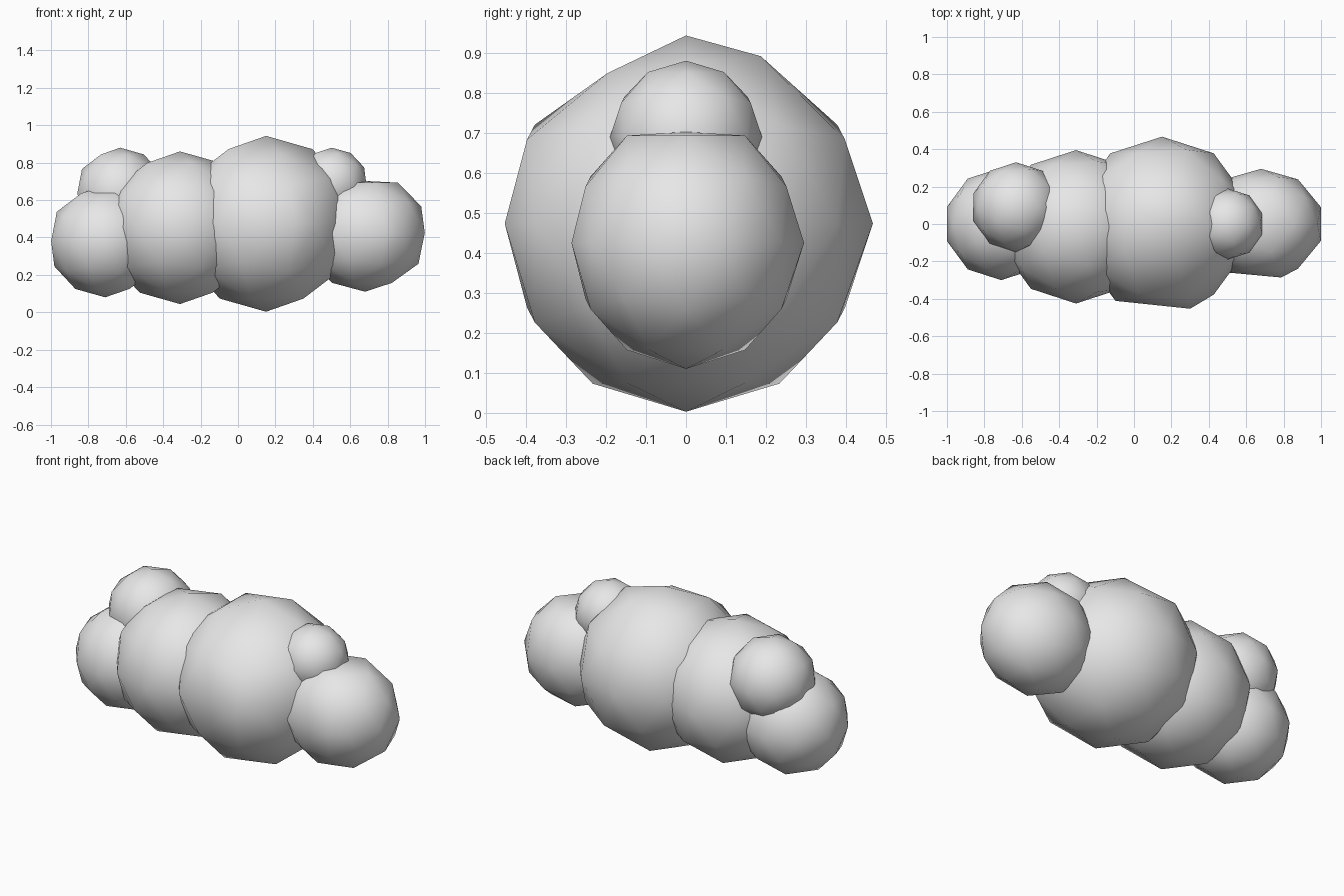
import bpy
from mathutils import Vector

cube = bpy.data.objects.get("Cube")
if cube:
    bpy.data.objects.remove(cube, do_unlink=True)

# Soft grey shared by every puff
grey = bpy.data.materials.new("cloud_grey")
grey.use_nodes = True
colour = (0.8, 0.8, 0.8, 1)
grey.diffuse_color = colour
grey.node_tree.nodes["Principled BSDF"].inputs["Base Color"].default_value = colour

# Uneven corners, in unit-sphere space: (old place, new place)
FLAT_FRONT = [((0, -1, 0), (0.32, -0.97, 0)),
              ((-0.59, -0.81, 0), (-0.53, -0.88, 0))]
UNEVEN_CROWN = [((0.16, 0.5, 0.85), (0.16, 0.4, 0.89)),
                ((0.16, -0.5, 0.85), (0.16, -0.42, 0.8))]
FLAT_TOP = [((0, 0, 1), (0, 0, 0.88))]


def puff(name, centre, scale, nudges=()):
    """Low-poly ball with smooth shading and a few shifted corners."""
    bpy.ops.mesh.primitive_ico_sphere_add(subdivisions=2, radius=1, location=centre)
    ball = bpy.context.object
    ball.name = name
    for old, new in nudges:
        corner = min(ball.data.vertices, key=lambda v: (v.co - Vector(old)).length)
        corner.co = new
    ball.scale = scale
    bpy.ops.object.transform_apply(location=False, rotation=False, scale=True)
    bpy.ops.object.shade_smooth()
    ball.data.materials.append(grey)


# Large middle puffs
puff("main_puff", (0.15, 0, 0.473), (0.47, 0.467, 0.47), FLAT_FRONT + UNEVEN_CROWN)
puff("right_middle_puff", (-0.31, -0.015, 0.452), (0.41, 0.41, 0.408))

# End puffs
puff("left_end_puff", (0.68, 0, 0.425), (0.335, 0.295, 0.315), FLAT_FRONT + FLAT_TOP)
puff("right_end_puff", (-0.71, 0, 0.38), (0.304, 0.3, 0.3))

# Small upper puffs
puff("left_top_puff", (0.5, 0, 0.69), (0.195, 0.19, 0.19))
puff("right_top_puff", (-0.63, 0.09, 0.64), (0.24, 0.24, 0.24))
